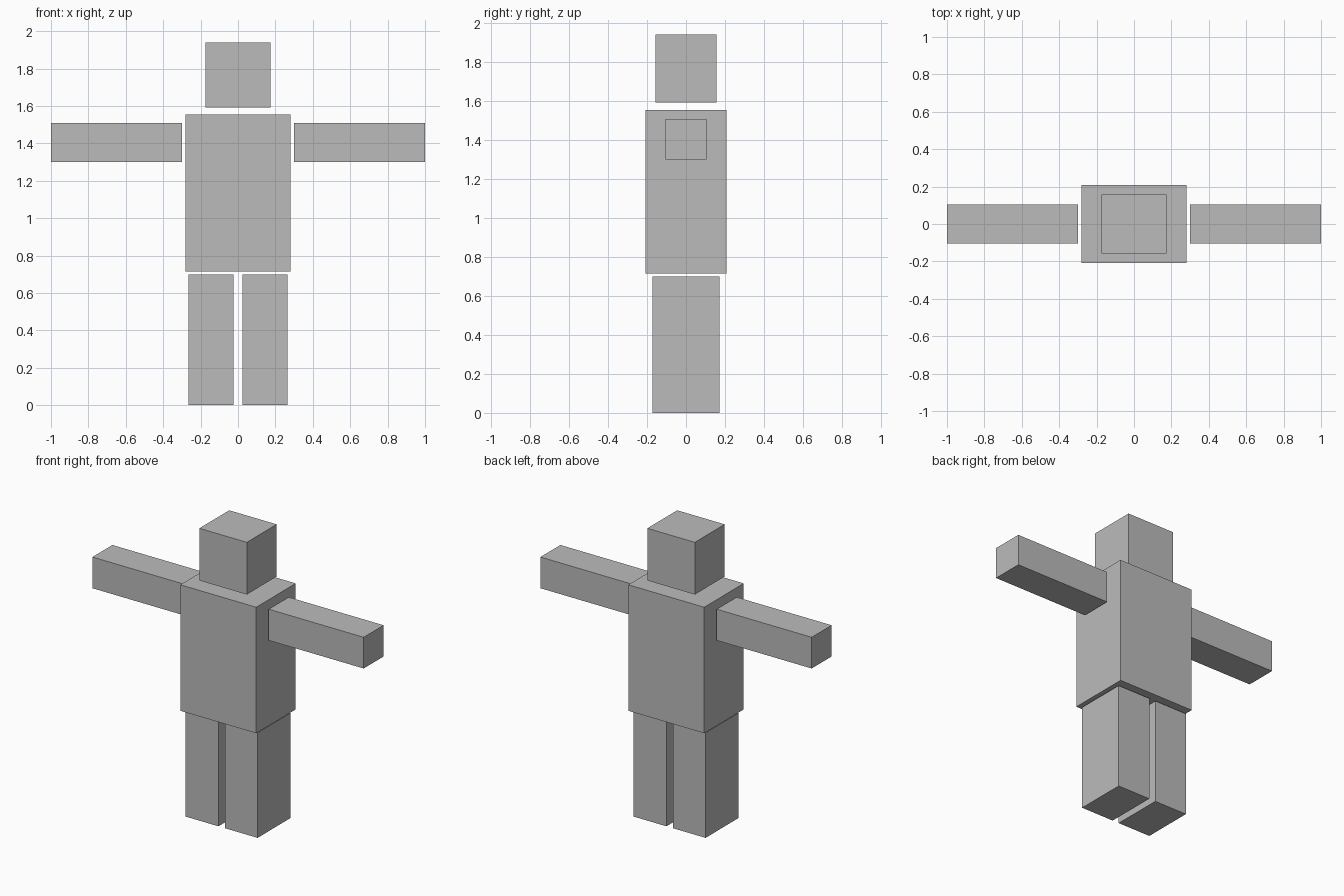
import bpy
from mathutils import Vector

default_cube = bpy.data.objects.get("Cube")
if default_cube:
    bpy.data.objects.remove(default_cube, do_unlink=True)

# One plain grey for every part
grey = bpy.data.materials.new("plain grey")
grey.use_nodes = True
colour = (0.5, 0.5, 0.5, 1.0)
grey.diffuse_color = colour
grey.node_tree.nodes["Principled BSDF"].inputs["Base Color"].default_value = colour


def box(name, low, high):
    """Add a flat-shaded box between two opposite corners."""
    low, high = Vector(low), Vector(high)
    bpy.ops.mesh.primitive_cube_add(size=1, location=(low + high) / 2)
    part = bpy.context.object
    part.name = part.data.name = name
    for vertex in part.data.vertices:
        vertex.co *= high - low
    part.data.materials.append(grey)
    return part


def mirrored_box(name, low, high):
    """Add a left box and its right-hand twin."""
    box("left_" + name, low, high)
    box("right_" + name, (-high[0], low[1], low[2]), (-low[0], high[1], high[2]))


# Head and torso
box("head", (-0.175, -0.157, 1.592), (0.175, 0.157, 1.94))
box("torso", (-0.28, -0.208, 0.715), (0.28, 0.208, 1.555))

# Outstretched arms and legs, each separated from the torso by a thin gap
mirrored_box("arm", (0.3, -0.105, 1.3), (1.0, 0.105, 1.508))
mirrored_box("leg", (0.024, -0.172, 0), (0.265, 0.172, 0.7))
